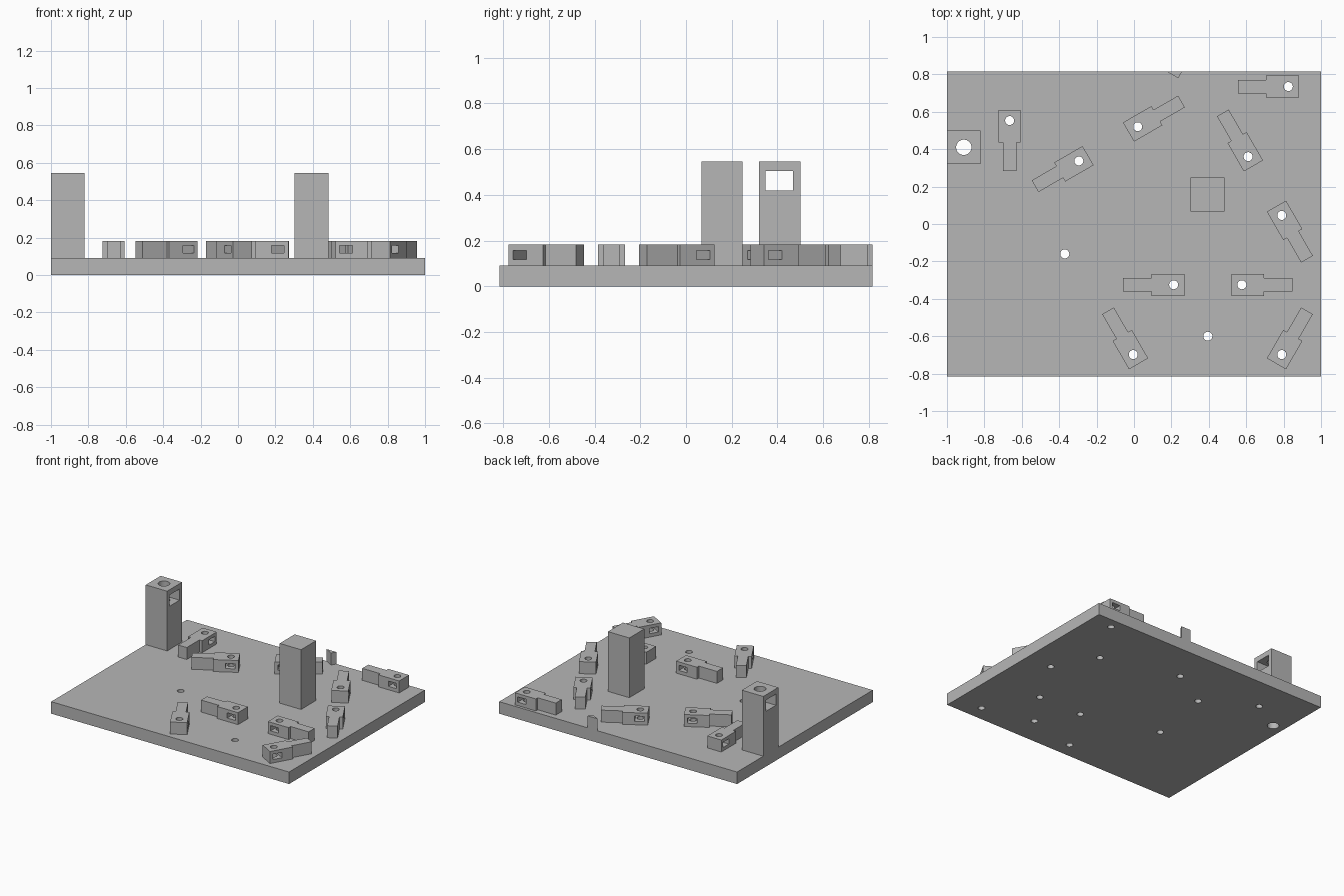
import bpy, bmesh
from math import radians
from mathutils import Matrix, Vector

if "Cube" in bpy.data.objects:
    bpy.data.objects.remove(bpy.data.objects["Cube"])

grey = bpy.data.materials.new("light grey")
grey.use_nodes = True
COLOUR = (0.47, 0.47, 0.47, 1)
grey.diffuse_color = COLOUR
grey.node_tree.nodes["Principled BSDF"].inputs["Base Color"].default_value = COLOUR

BASE, BLOCK_TOP, TOWER_TOP = 0.091, 0.182, 0.545
BORE, TOWER_BORE = 0.024, 0.041


def make(name, bm):
    mesh = bpy.data.meshes.new(name)
    bmesh.ops.recalc_face_normals(bm, faces=bm.faces)
    bm.to_mesh(mesh)
    bm.free()
    mesh.materials.append(grey)
    ob = bpy.data.objects.new(name, mesh)
    bpy.context.collection.objects.link(ob)
    return ob


def prism(name, outline, z0, z1):
    bm = bmesh.new()
    face = bm.faces.new([bm.verts.new((x, y, z0)) for x, y in outline])
    up = bmesh.ops.extrude_face_region(bm, geom=[face])["geom"]
    bmesh.ops.translate(bm, vec=(0, 0, z1 - z0),
                        verts=[v for v in up if isinstance(v, bmesh.types.BMVert)])
    return make(name, bm)


def box(name, x0, x1, y0, y1, z0, z1):
    return prism(name, [(x0, y0), (x1, y0), (x1, y1), (x0, y1)], z0, z1)


def bores(name, points):
    bm = bmesh.new()
    for x, y, r in points:
        bmesh.ops.create_cone(bm, cap_ends=True, segments=32, radius1=r, radius2=r,
                              depth=2, matrix=Matrix.Translation((x, y, 0)))
    return make(name, bm)


def cut(ob, *cutters):
    bpy.context.view_layer.objects.active = ob
    for c in cutters:
        mod = ob.modifiers.new("cut", "BOOLEAN")
        mod.operation, mod.solver, mod.object = "DIFFERENCE", "EXACT", c
        bpy.ops.object.modifier_apply(modifier=mod.name)
        bpy.data.objects.remove(c)
    bpy.ops.object.select_all(action="DESELECT")
    ob.select_set(True)
    bpy.ops.object.shade_smooth_by_angle(angle=radians(30))


# Clip blocks: bore position and direction of the narrow tail
clips = [(0.825, 0.735, 180), (-0.665, 0.553, 270), (0.02, 0.52, 30),
         (-0.295, 0.337, 210), (0.61, 0.36, 120), (0.79, 0.046, 300),
         (0.212, -0.325, 180), (0.577, -0.325, 0), (-0.004, -0.698, 120),
         (0.79, -0.698, 60)]

# Base plate with every bore passing through it
holes = [(x, y, BORE) for x, y, a in clips]
holes += [(-0.37, -0.16, BORE), (0.395, -0.6, BORE), (-0.91, 0.41, TOWER_BORE)]
plate = box("base_plate", -1, 1, -0.815, 0.815, 0, BASE)
cut(plate, bores("plate_bores", holes))

# Stepped clip: wide head with bore and side window, narrow tail
half = [(-0.057, 0.059), (0.118, 0.059), (0.118, 0.036), (0.27, 0.036)]
outline = half + [(x, -y) for x, y in reversed(half)]
clip = prism("clip_1", outline, BASE, BLOCK_TOP)
cut(clip, bores("clip_bore", [(0, 0, BORE)]),
    box("clip_window", -0.034, 0.034, -0.2, 0.2, 0.117, 0.157))
for i, (x, y, angle) in enumerate(clips):
    ob = clip if i == 0 else clip.copy()
    ob.name = f"clip_{i + 1}"
    ob.location = Vector((x, y, 0))
    ob.rotation_euler.z = radians(angle)
    if i:
        bpy.context.collection.objects.link(ob)

# Corner of a clip trimmed at the back edge of the plate
prism("trimmed_clip_corner", [(0.174, 0.815), (0.236, 0.78), (0.257, 0.815)],
      BASE, BLOCK_TOP)

# Towers: one bored with a cross window, one solid
tower = box("bored_tower", -1, -0.82, 0.32, 0.5, BASE, TOWER_TOP)
cut(tower, bores("tower_bore", [(-0.91, 0.41, TOWER_BORE)]),
    box("tower_window", -1.2, -0.6, 0.347, 0.469, 0.42, 0.505))
box("solid_tower", 0.303, 0.483, 0.068, 0.248, BASE, TOWER_TOP)
